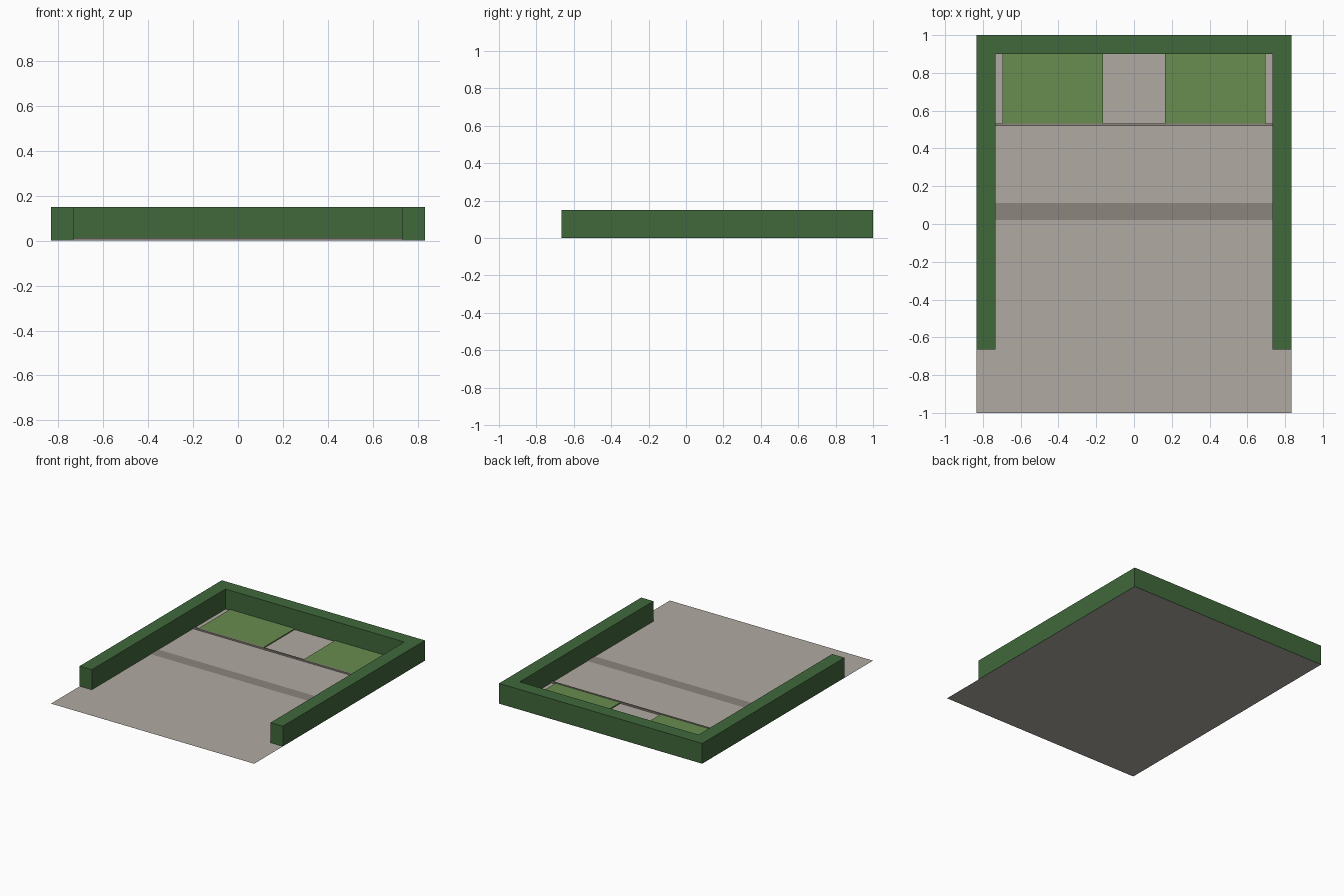
import bpy
import bmesh

old = bpy.data.objects.get("Cube")
if old:
    bpy.data.objects.remove(old, do_unlink=True)


def material(name, rgb):
    mat = bpy.data.materials.new(name)
    mat.use_nodes = True
    color = (*rgb, 1.0)
    mat.diffuse_color = color
    mat.node_tree.nodes["Principled BSDF"].inputs["Base Color"].default_value = color
    return mat


paving = material("pale paving", (0.434, 0.402, 0.361))
stone = material("dark stone", (0.262, 0.235, 0.209))
leaf = material("hedge green", (0.051, 0.138, 0.044))
grass = material("lawn green", (0.138, 0.262, 0.080))


def add_object(name, bm, mat):
    mesh = bpy.data.meshes.new(name)
    bm.to_mesh(mesh)
    bm.free()
    mesh.materials.append(mat)
    obj = bpy.data.objects.new(name, mesh)
    bpy.context.collection.objects.link(obj)
    return obj


def slab(name, outline, z0, z1, mat):
    """Flat outline, extruded upward when z1 is above z0."""
    bm = bmesh.new()
    face = bm.faces.new([bm.verts.new((x, y, z0)) for x, y in outline])
    if z1 > z0:
        bottom = bmesh.ops.extrude_face_region(bm, geom=[face], use_keep_orig=True)
        for v in bottom["geom"]:
            if isinstance(v, bmesh.types.BMVert):
                v.co.z = z1
        bmesh.ops.recalc_face_normals(bm, faces=bm.faces)
    return add_object(name, bm, mat)


def rect(x0, x1, y0, y1):
    return [(x0, y0), (x1, y0), (x1, y1), (x0, y1)]


W, INNER, BASE = 0.833, 0.733, 0.001

# Paved ground sheet
slab("ground", rect(-W, W, -1, 1), 0, 0, paving)

# U-shaped hedge, open to the front
half = [(W, 1), (W, -0.665), (INNER, -0.665), (INNER, 0.90)]
hedge_outline = half + [(-x, y) for x, y in reversed(half)]
slab("hedge", hedge_outline, BASE, 0.15, leaf)

# Dark band across the paving
slab("paving_band", rect(-INNER, INNER, 0.022, 0.111), 0.003, 0.003, stone)

# Low kerb in front of the lawns
slab("kerb", rect(-INNER, INNER, 0.52, 0.533), BASE, 0.012, stone)

# Lawn on each side of the central path
for side, sign in (("left", 1), ("right", -1)):
    xs = sorted((sign * 0.165, sign * 0.697))
    slab(side + "_lawn", rect(*xs, 0.533, 0.90), BASE, 0.009, grass)
